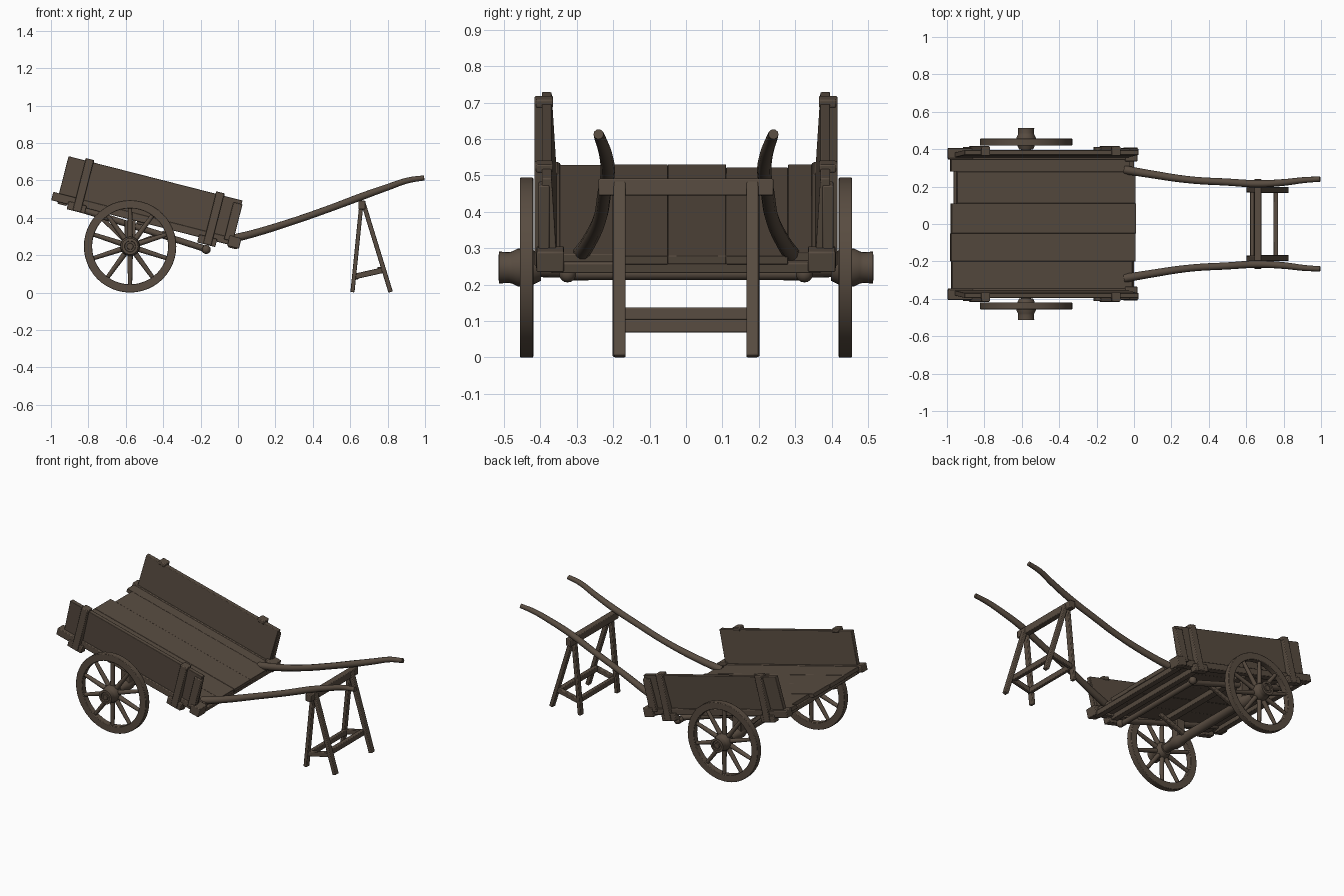
import bpy, bmesh, math, random
from mathutils import Matrix, Vector

if "Cube" in bpy.data.objects:
    bpy.data.objects.remove(bpy.data.objects["Cube"])

random.seed(4)
wood = bpy.data.materials.new("weathered_brown_wood")
wood.diffuse_color = (0.098, 0.072, 0.052, 1)
wood.use_nodes = True
wood.node_tree.nodes["Principled BSDF"].inputs["Base Color"].default_value = wood.diffuse_color

# local frame of the tilted bed: u runs down the bed, w is its normal
BED = Matrix.Translation((0, 0, 0.235)) @ Matrix.Rotation(math.radians(14.3), 4, 'Y')


def finish(name, bm, bevel=0.004, smooth=True):
    bmesh.ops.recalc_face_normals(bm, faces=bm.faces)
    me = bpy.data.meshes.new(name)
    bm.to_mesh(me)
    bm.free()
    ob = bpy.data.objects.new(name, me)
    bpy.context.collection.objects.link(ob)
    me.materials.append(wood)
    if bevel:
        m = ob.modifiers.new("worn_edges", 'BEVEL')
        m.width, m.segments, m.limit_method = bevel, 2, 'ANGLE'
    if smooth:
        bpy.ops.object.select_all(action='DESELECT')
        ob.select_set(True)
        bpy.context.view_layer.objects.active = ob
        bpy.ops.object.shade_smooth_by_angle(angle=math.radians(40))
    return ob


def bed_box(name, u, y, w, lean=0.0, bevel=0.004):
    """Box in bed coordinates; lean shifts its top along y."""
    bm = bmesh.new()
    bmesh.ops.create_cube(bm, size=1)
    for v in bm.verts:
        t = v.co + Vector((0.5, 0.5, 0.5))
        v.co = BED @ Vector((u[0] + t.x * (u[1] - u[0]),
                             y[0] + t.y * (y[1] - y[0]) + t.z * lean,
                             w[0] + t.z * (w[1] - w[0])))
    return finish(name, bm, bevel)


def frame(a, b):
    a, b = Vector(a), Vector(b)
    d = (b - a).normalized()
    side = Vector((1, 0, 0)) if abs(d.y) > 0.9 else Vector((0, 1, 0))
    third = d.cross(side).normalized()
    side = third.cross(d)
    m = Matrix((side, third, d)).transposed().to_4x4()
    return Matrix.Translation((a + b) / 2) @ m, (b - a).length


def beam(name, a, b, sy, sx):
    """Squared timber between two points."""
    m, n = frame(a, b)
    bm = bmesh.new()
    bmesh.ops.create_cube(bm, size=1, matrix=m @ Matrix.Diagonal((sy, sx, n, 1)))
    return finish(name, bm)


def rod(bm, a, b, r1, r2, seg=12):
    m, n = frame(a, b)
    bmesh.ops.create_cone(bm, cap_ends=True, segments=seg, radius1=r1, radius2=r2,
                          depth=n, matrix=m)


def lathe(bm, profile, centre, seg=48, closed=False):
    """Turn (radius, y) points round the y axis."""
    rings = []
    for i in range(seg):
        t = 2 * math.pi * i / seg
        rings.append([bm.verts.new(Vector(centre) + Vector((r * math.cos(t), y, r * math.sin(t))))
                      for r, y in profile])
    n = len(profile)
    for i in range(seg):
        p, q = rings[i], rings[(i + 1) % seg]
        for j in range(n if closed else n - 1):
            k = (j + 1) % n
            bm.faces.new((p[j], q[j], q[k], p[k]))
    if not closed:
        bm.faces.new([r[0] for r in rings])
        bm.faces.new([r[-1] for r in rings])


# floor planks with ragged ends
edges = [-0.37, -0.2, -0.05, 0.11, 0.28, 0.37]
tails = [-1.015, -1.02, -1.018, -0.985, -1.02]
heads = [-0.02, -0.002, 0.0, -0.002, -0.035]
for i in range(5):
    dz = random.uniform(-0.002, 0.002)
    bed_box("floor_plank", (tails[i], heads[i]), (edges[i], edges[i + 1]),
            (0.022 + dz, 0.046 + dz), bevel=0.002)

# cross bearers under the floor
for u, half, wd in ((-0.97, 0.37, 0.025), (-0.88, 0.40, 0.025), (-0.53, 0.36, 0.03),
                    (-0.17, 0.40, 0.025), (-0.03, 0.37, 0.025)):
    bed_box("cross_bearer", (u - wd, u + wd), (-half, half), (-0.006, 0.024))

for s in (-1, 1):
    # sideboard, sill and rail ends
    y = sorted((s * 0.355, s * 0.382))
    bed_box("sideboard", (-1.0, -0.04), y, (0.03, 0.255), lean=s * 0.014, bevel=0.003)
    bed_box("side_sill", (-1.03, 0.0), sorted((s * 0.345, s * 0.392)), (0.008, 0.048))
    bed_box("rear_sill_block", (-1.032, -0.90), sorted((s * 0.35, s * 0.405)), (0.004, 0.05))
    bed_box("front_sill_block", (-0.06, 0.005), sorted((s * 0.335, s * 0.41)), (0.0, 0.058))
    bed_box("front_corner_board", (-0.085, -0.035), sorted((s * 0.375, s * 0.405)), (0.03, 0.235))
    # upright stakes with feet
    for u in (-0.885, -0.165):
        bed_box("side_stake", (u - 0.022, u + 0.022), sorted((s * 0.38, s * 0.416)), (-0.02, 0.268))
        bed_box("stake_foot", (u - 0.055, u + 0.045), sorted((s * 0.37, s * 0.412)), (-0.022, 0.022))
        bed_box("stake_cap", (u - 0.024, u + 0.024), sorted((s * 0.365, s * 0.412)), (0.245, 0.268))

    # long chassis pole below the bed
    bm = bmesh.new()
    rod(bm, (-0.87, s * 0.29, 0.455), (-0.17, s * 0.29, 0.232), 0.017, 0.017)
    bmesh.ops.create_uvsphere(bm, u_segments=12, v_segments=8, radius=0.024,
                              matrix=Matrix.Translation((-0.17, s * 0.325, 0.23)))
    finish("chassis_pole", bm, 0)
    beam("axle_block", (-0.577, s * 0.29, 0.24), (-0.577, s * 0.29, 0.385), 0.05, 0.06)
    # slanting braces between axle and bed
    for x, z in ((-0.74, 0.41), (-0.38, 0.325)):
        beam("axle_brace", (-0.577, s * 0.22, 0.25), (x, s * 0.22, z), 0.025, 0.022)

    # spoked wheel
    c = (-0.577, s * 0.4375, 0.247)
    bm = bmesh.new()
    h = 0.0185
    lathe(bm, [(0.247, -h), (0.247, h), (0.203, h), (0.203, -h)], c, closed=True)
    finish("wheel_rim", bm, 0.003)
    bm = bmesh.new()
    for i in range(10):
        t = 2 * math.pi * (i + 0.5) / 10
        d = Vector((math.cos(t), 0, math.sin(t)))
        rod(bm, Vector(c) + d * 0.035, Vector(c) + d * 0.21, 0.015, 0.011, 10)
    finish("wheel_spokes", bm, 0)
    bm = bmesh.new()
    lathe(bm, [(0.036, -s * 0.04), (0.046, -s * 0.02), (0.052, 0), (0.052, s * 0.024),
               (0.044, s * 0.04), (0.042, s * 0.05), (0.044, s * 0.076), (0.03, s * 0.077),
               (0.028, s * 0.07), (0.018, s * 0.07), (0.016, s * 0.077)], c, 24)
    finish("wheel_hub", bm, 0)

    # bent carrying handle
    pts = [(-0.05, 0.29, 0.283, 0.023), (0.08, 0.268, 0.315, 0.021), (0.3, 0.236, 0.383, 0.019),
           (0.5, 0.224, 0.453, 0.019), (0.66, 0.215, 0.513, 0.020), (0.8, 0.222, 0.563, 0.018),
           (0.91, 0.235, 0.600, 0.016), (0.995, 0.24, 0.613, 0.014)]
    cu = bpy.data.curves.new("handle", 'CURVE')
    cu.dimensions, cu.bevel_depth, cu.bevel_resolution = '3D', 1.0, 3
    cu.use_fill_caps, cu.resolution_u = True, 6
    sp = cu.splines.new('BEZIER')
    sp.bezier_points.add(len(pts) - 1)
    for p, (x, yy, z, r) in zip(sp.bezier_points, pts):
        p.co, p.radius = (x, s * yy, z), r
        p.handle_left_type = p.handle_right_type = 'AUTO'
    ob = bpy.data.objects.new("handle", cu)
    bpy.context.collection.objects.link(ob)
    cu.materials.append(wood)
    bpy.ops.object.select_all(action='DESELECT')
    ob.select_set(True)
    bpy.context.view_layer.objects.active = ob
    bpy.ops.object.convert(target='MESH')
    bpy.ops.object.shade_smooth_by_angle(angle=math.radians(40))

    # trestle legs and side tie
    beam("trestle_rear_leg", (0.612, s * 0.185, 0.002), (0.661, s * 0.185, 0.488), 0.033, 0.022)
    beam("trestle_front_leg", (0.816, s * 0.182, 0.003), (0.668, s * 0.182, 0.485), 0.033, 0.024)
    beam("trestle_side_tie", (0.62, s * 0.184, 0.085), (0.785, s * 0.184, 0.122), 0.024, 0.03)

# trestle cross bars
beam("trestle_top_bar", (0.662, -0.24, 0.468), (0.662, 0.24, 0.468), 0.038, 0.046)
beam("trestle_rear_bar", (0.632, -0.18, 0.086), (0.632, 0.18, 0.086), 0.022, 0.034)
beam("trestle_front_bar", (0.758, -0.18, 0.12), (0.758, 0.18, 0.12), 0.026, 0.034)

# axle, thick in the middle, and the low cross rod
bm = bmesh.new()
lathe(bm, [(0.026, -0.42), (0.028, -0.34), (0.036, -0.32), (0.036, -0.27), (0.028, -0.25),
           (0.028, 0.25), (0.036, 0.27), (0.036, 0.32), (0.028, 0.34), (0.026, 0.42)],
      (-0.577, 0, 0.247), 20)
finish("axle", bm, 0)
bm = bmesh.new()
rod(bm, (-0.18, -0.335, 0.23), (-0.18, 0.335, 0.23), 0.017, 0.017)
finish("low_cross_rod", bm, 0)
